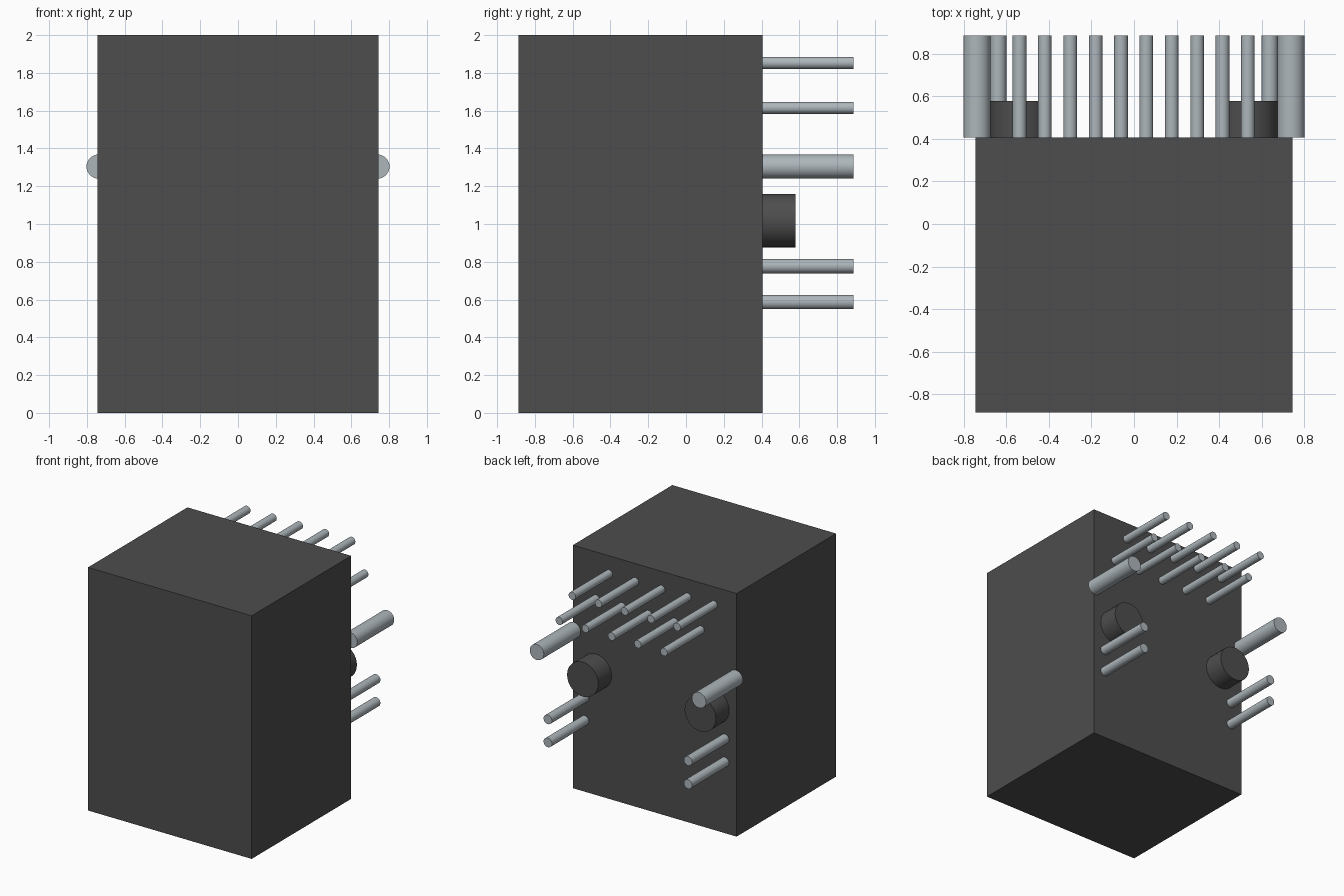
import bpy
import math

cube = bpy.data.objects.get("Cube")
if cube:
    bpy.data.objects.remove(cube, do_unlink=True)


def make_material(name, colour):
    mat = bpy.data.materials.new(name)
    mat.use_nodes = True
    mat.diffuse_color = colour
    mat.node_tree.nodes["Principled BSDF"].inputs["Base Color"].default_value = colour
    return mat


DARK = make_material("dark grey plastic", (0.075, 0.075, 0.075, 1))
METAL = make_material("pale steel", (0.42, 0.47, 0.50, 1))

FRONT, BACK, PIN_END = -0.886, 0.406, 0.886


def rod(name, x, z, radius, end, mat):
    """Cylinder standing straight out of the back face."""
    bpy.ops.mesh.primitive_cylinder_add(
        vertices=32, radius=radius, depth=end - BACK,
        location=(x, (BACK + end) / 2, z), rotation=(math.pi / 2, 0, 0))
    obj = bpy.context.object
    obj.name = name
    obj.data.materials.append(mat)
    bpy.ops.object.shade_smooth_by_angle(angle=math.radians(40))


# Main block
bpy.ops.mesh.primitive_cube_add(size=1, location=(0, (FRONT + BACK) / 2, 1))
body = bpy.context.object
body.name = "body"
body.dimensions = (1.49, BACK - FRONT, 2)
bpy.ops.object.transform_apply(location=False, rotation=False, scale=True)
body.data.materials.append(DARK)

# Two staggered rows of thin pins near the top
for i in range(5):
    rod(f"upper_pin_{i + 1}", -0.538 + 0.2385 * i, 1.853, 0.032, PIN_END, METAL)
    rod(f"second_row_pin_{i + 1}", -0.419 + 0.2385 * i, 1.615, 0.032, PIN_END, METAL)

# Mirrored posts, bosses and lower pins
for side, s in (("left", 1), ("right", -1)):
    rod(f"{side}_thick_post", s * 0.738, 1.304, 0.064, PIN_END, METAL)
    rod(f"{side}_boss", s * 0.535, 1.018, 0.142, 0.579, DARK)
    rod(f"{side}_lower_pin_1", s * 0.638, 0.777, 0.038, PIN_END, METAL)
    rod(f"{side}_lower_pin_2", s * 0.638, 0.587, 0.038, PIN_END, METAL)
